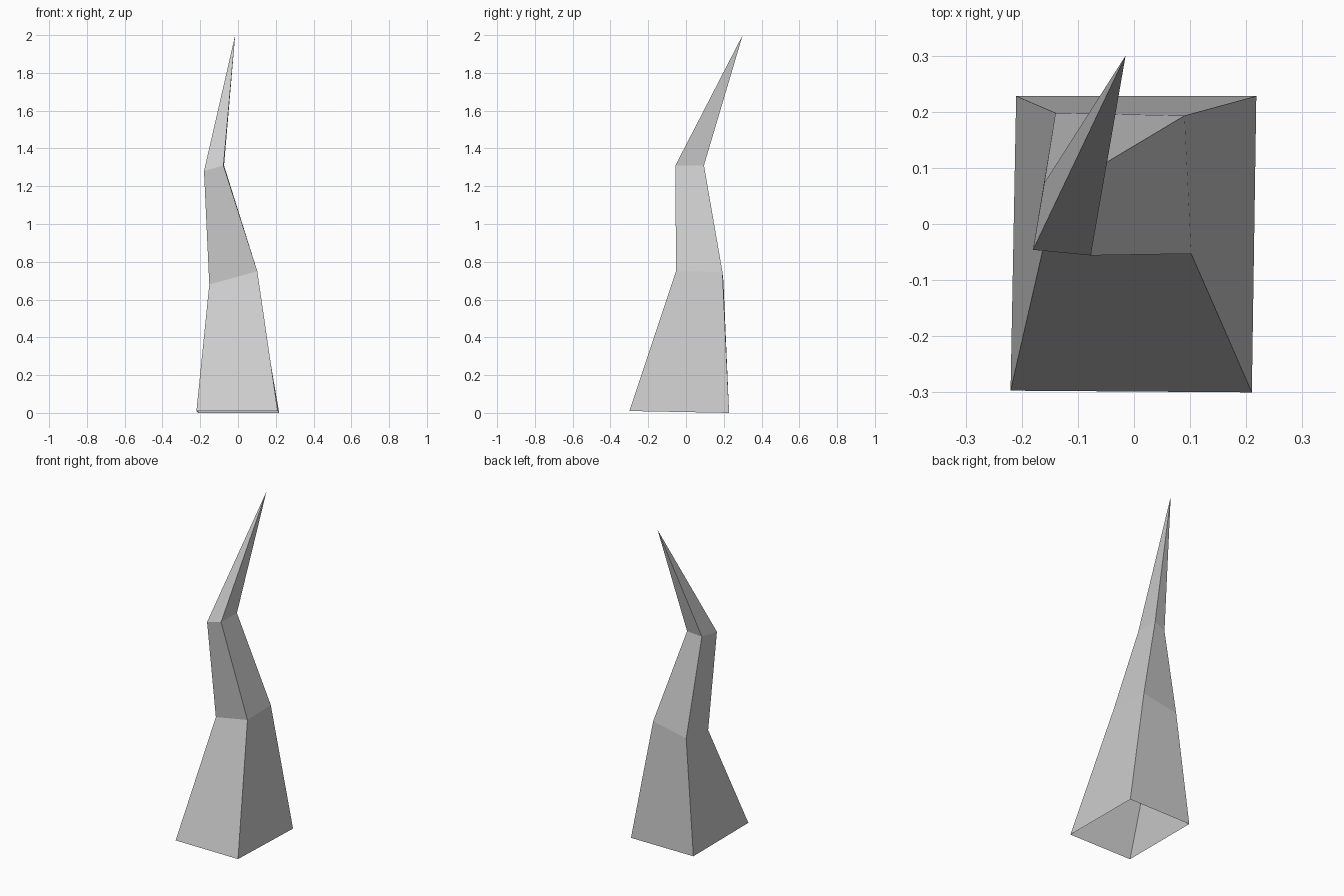
import bpy
import bmesh

cube = bpy.data.objects.get("Cube")
if cube:
    bpy.data.objects.remove(cube, do_unlink=True)

# Plain grey
grey = bpy.data.materials.new("plain_grey")
grey.use_nodes = True
colour = (0.6, 0.6, 0.6, 1)
grey.diffuse_color = colour
grey.node_tree.nodes["Principled BSDF"].inputs["Base Color"].default_value = colour

# Four-sided rings from the open base up to the bend below the tip
rings = [
    [(-0.22, -0.297, 0.01), (0.21, -0.30, 0.01), (0.218, 0.228, 0), (-0.21, 0.228, 0)],
    [(-0.152, 0, 0.68), (0.102, -0.053, 0.75), (0.09, 0.193, 0.745), (-0.14, 0.198, 0.70)],
    [(-0.18, -0.046, 1.28), (-0.077, -0.056, 1.31), (-0.074, 0.095, 1.31), (-0.16, 0.073, 1.29)],
]
tip_point = (-0.015, 0.30, 2)

# Crooked horn: quads between rings, triangles to the tip
bm = bmesh.new()
loops = [[bm.verts.new(p) for p in ring] for ring in rings]
tip = bm.verts.new(tip_point)
for i in range(4):
    j = (i + 1) % 4
    for low, high in zip(loops, loops[1:]):
        bm.faces.new((low[i], low[j], high[j], high[i]))
    bm.faces.new((loops[-1][i], loops[-1][j], tip))

mesh = bpy.data.meshes.new("crooked_horn")
bm.to_mesh(mesh)
bm.free()
mesh.materials.append(grey)
horn = bpy.data.objects.new("crooked_horn", mesh)
bpy.context.scene.collection.objects.link(horn)
